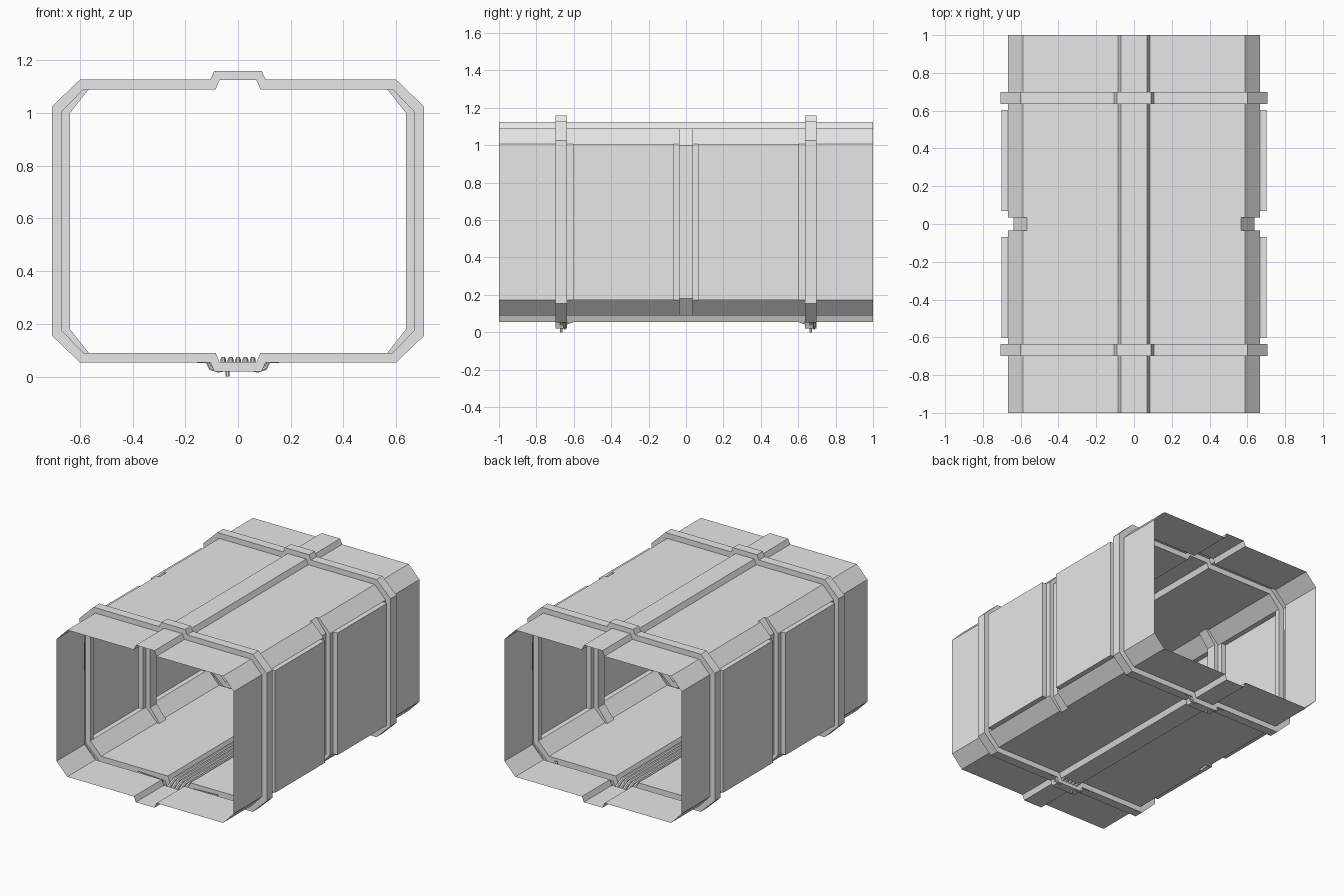
import bpy, bmesh, math

if "Cube" in bpy.data.objects:
    bpy.data.objects.remove(bpy.data.objects["Cube"])

grey = bpy.data.materials.new("light_grey")
grey.diffuse_color = (0.8, 0.8, 0.8, 1)
grey.use_nodes = True
grey.node_tree.nodes["Principled BSDF"].inputs["Base Color"].default_value = grey.diffuse_color


def half_section(ridge_x, ridge_z, foot_x, flat_x, flat_z, wall_x, wall_z, panel_x):
    """Right half, upper quarter of a cross-section."""
    return [(ridge_x, ridge_z), (foot_x, flat_z), (flat_x, flat_z),
            (wall_x, wall_z), (panel_x, wall_z)]


def full_section(*args):
    """Mirror the quarter top/bottom (about z = 0.59) and left/right."""
    top = half_section(*args)
    right = top + [(x, 1.18 - z) for x, z in reversed(top)]
    return right + [(-x, z) for x, z in reversed(right)]


plain = full_section(0.07, 1.125, 0.085, 0.587, 1.09, 0.668, 1.006, 0.668)
panel = full_section(0.07, 1.125, 0.085, 0.587, 1.09, 0.668, 1.006, 0.702)
frame = full_section(0.09, 1.16, 0.105, 0.60, 1.127, 0.706, 1.025, 0.706)
rib = full_section(0.07, 1.125, 0.085, 0.567, 1.09, 0.638, 1.0, 0.638)

# Sections along the corridor: (section, start, end), back half then mirrored
back = [(plain, 0.035, 0.068), (panel, 0.068, 0.603), (plain, 0.603, 0.635),
        (frame, 0.635, 0.698), (plain, 0.698, 1.0)]
spans = [(s, -b, -a) for s, a, b in reversed(back)] + [(rib, -0.035, 0.035)] + back

# Corridor shell
bm = bmesh.new()
rings = []
for sec, a, b in spans:
    for y in (a, b):
        rings.append([bm.verts.new((x, y, z)) for x, z in sec])
n = len(plain)
for r0, r1 in zip(rings, rings[1:]):
    for i in range(n):
        j = (i + 1) % n
        bm.faces.new((r0[i], r0[j], r1[j], r1[i]))
bmesh.ops.remove_doubles(bm, verts=bm.verts[:], dist=0.0005)
bmesh.ops.dissolve_degenerate(bm, edges=bm.edges[:], dist=0.0005)
bmesh.ops.recalc_face_normals(bm, faces=bm.faces[:])
mesh = bpy.data.meshes.new("corridor_shell")
bm.to_mesh(mesh)
bm.free()
mesh.materials.append(grey)
bpy.context.collection.objects.link(bpy.data.objects.new("corridor_shell", mesh))


def cable(name, points, radius):
    """Round cable through the points, turned into a mesh."""
    cu = bpy.data.curves.new(name, 'CURVE')
    cu.dimensions = '3D'
    cu.bevel_depth = radius
    cu.bevel_resolution = 1
    cu.use_fill_caps = True
    sp = cu.splines.new('POLY')
    sp.points.add(len(points) - 1)
    for p, co in zip(sp.points, points):
        p.co = (*co, 1)
    cu.materials.append(grey)
    ob = bpy.data.objects.new(name, cu)
    bpy.context.collection.objects.link(ob)
    bpy.ops.object.select_all(action='DESELECT')
    ob.select_set(True)
    bpy.context.view_layer.objects.active = ob
    bpy.ops.object.convert(target='MESH')
    bpy.ops.object.shade_smooth_by_angle(angle=math.radians(50))


# Floor cables in the lower channel, dipping into the frame grooves
for k in range(5):
    x = -0.056 + 0.028 * k
    cable(f"floor_cable_{k + 1}",
          [(x, -0.668, 0.032), (x, -0.64, 0.05), (x, -0.60, 0.065),
           (x, 0.60, 0.065), (x, 0.64, 0.05), (x, 0.668, 0.032)], 0.011)

for tag, y in (("front", -0.667), ("back", 0.667)):
    for side, s in (("left", -1), ("right", 1)):
        # Cable lying in the frame groove and climbing the wall
        cable(f"{tag}_{side}_groove_cable",
              [(0.0, y, 0.03), (s * 0.085, y, 0.027), (s * 0.11, y, 0.062),
               (s * 0.595, y, 0.064), (s * 0.698, y, 0.165),
               (s * 0.698, y, 0.85)], 0.008)
        # Loose loop sagging below the channel edge
        cable(f"{tag}_{side}_loose_cable",
              [(s * 0.03, y + 0.018, 0.03), (s * 0.075, y + 0.018, 0.021),
               (s * 0.105, y + 0.018, 0.03), (s * 0.118, y + 0.018, 0.056),
               (s * 0.3, y + 0.018, 0.064)], 0.007)
    # Hanging cable end
    cable(f"{tag}_cable_end", [(-0.04, y, 0.0), (-0.04, y, 0.035)], 0.008)
    # Small connector on the right of the groove
    cable(f"{tag}_connector", [(0.525, y - 0.02, 0.068), (0.525, y + 0.02, 0.068)], 0.012)
